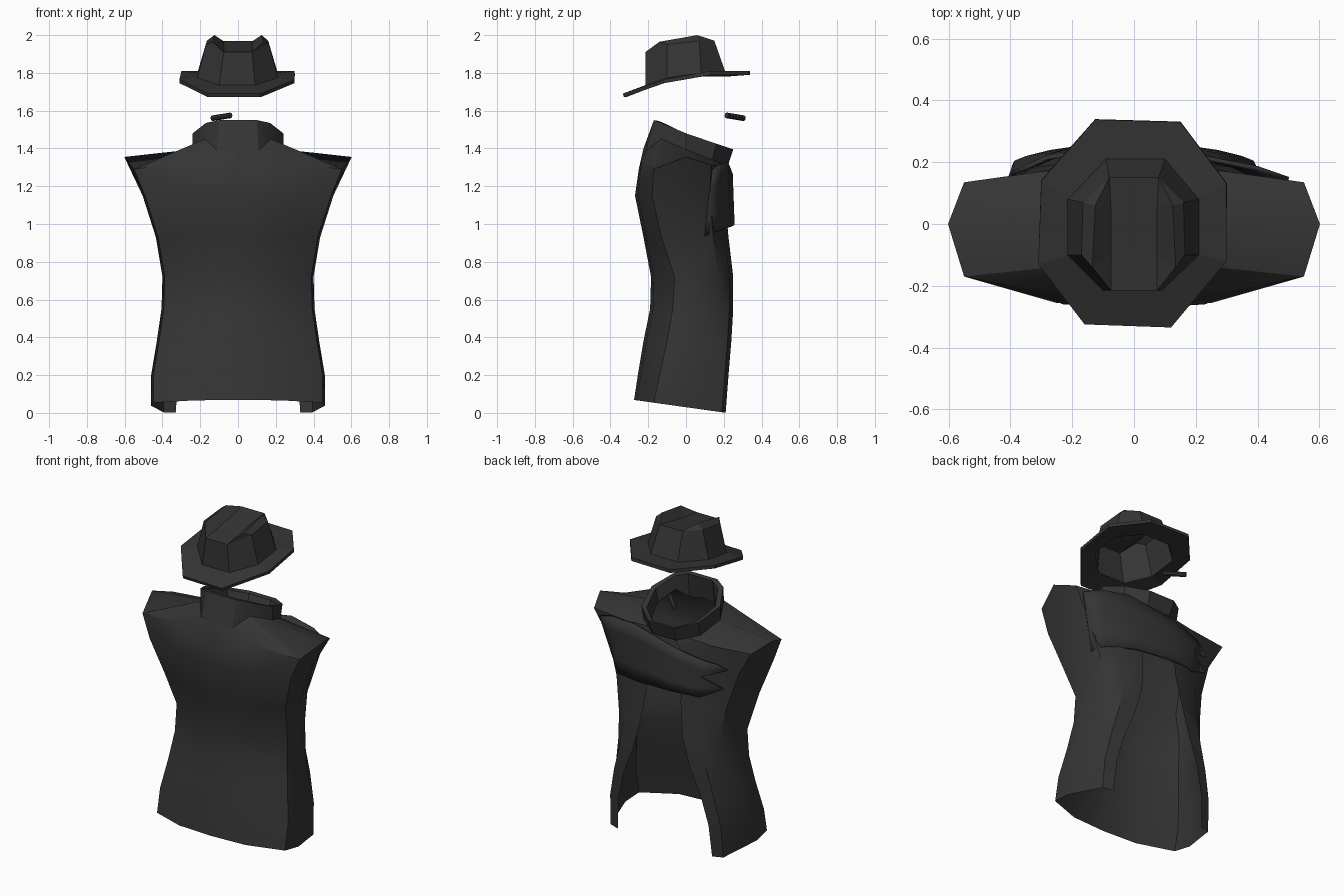
import bpy, bmesh, math
from mathutils import Vector

if "Cube" in bpy.data.objects:
    bpy.data.objects.remove(bpy.data.objects["Cube"])

dark = bpy.data.materials.new("dark_cloth")
dark.diffuse_color = (0.035, 0.035, 0.035, 1)
dark.use_nodes = True
dark.node_tree.nodes["Principled BSDF"].inputs["Base Color"].default_value = dark.diffuse_color


def build(name, verts, faces, mirror=False, thick=0, smooth=None, offset=-1):
    me = bpy.data.meshes.new(name)
    me.from_pydata(verts, [], faces)
    bm = bmesh.new()
    bm.from_mesh(me)
    bmesh.ops.remove_doubles(bm, verts=bm.verts, dist=.0005)
    bmesh.ops.recalc_face_normals(bm, faces=bm.faces)
    bm.to_mesh(me)
    bm.free()
    ob = bpy.data.objects.new(name, me)
    bpy.context.collection.objects.link(ob)
    me.materials.append(dark)
    if mirror:
        m = ob.modifiers.new("mirror", 'MIRROR')
        m.use_clip = True
    if thick:
        s = ob.modifiers.new("thickness", 'SOLIDIFY')
        s.thickness, s.offset = thick, offset
    if smooth:
        bpy.ops.object.select_all(action='DESELECT')
        ob.select_set(True)
        bpy.context.view_layer.objects.active = ob
        bpy.ops.object.shade_smooth_by_angle(angle=math.radians(smooth))
    return ob


def loft(rows, closed=False):
    """Join equal-length rows of points with quads."""
    n = len(rows[0])
    verts = [p for r in rows for p in r]
    faces = []
    for i in range(len(rows) - 1):
        for j in range(n if closed else n - 1):
            k = (j + 1) % n
            faces.append((i*n + j, i*n + k, (i+1)*n + k, (i+1)*n + j))
    return verts, faces


# Stand-up collar outline, from the middle of the back round to the front
low = [(0, -.225, 1.40), (.11, -.21, 1.39), (.175, -.13, 1.45), (.24, 0, 1.395),
       (.20, .14, 1.34), (.08, .22, 1.305), (0, .22, 1.305)]
top = [(0, -.17, 1.55), (.10, -.17, 1.55), (.17, -.13, 1.535), (.24, .0, 1.48),
       (.20, .16, 1.425), (.09, .25, 1.395), (0, .25, 1.395)]
lip = [(x*.87, .04 + (y - .04)*.87, z - .005) for x, y, z in top]
inner = [(x*.80, .03 + (y - .03)*.80, z) for x, y, z in low]
build("collar", *loft([low, top, lip, inner]), mirror=True, smooth=25)

# Coat: half rings from the middle of the back round to the open front edge
# (z, half width, back y, side seam y, side y, front y, front edge x)
levels = [
    (0.03, .46, -.275, -.17, -.05, .21, .33),
    (0.20, .46, -.255, -.14, -.02, .225, .315),
    (0.38, .43, -.225, -.10, .00, .24, .27),
    (0.55, .405, -.19, -.07, .02, .25, .20),
    (0.72, .40, -.185, -.06, .03, .25, .15),
    (0.93, .435, -.225, -.13, .00, .225, .12),
    (1.15, .505, -.27, -.18, .00, .205, .12),
]
rows = []
for i, (z, w, yb, yc, yd, yf, xf) in enumerate(levels):
    pts = [(0, yb), (w*.5, yb + .015), (w - .012, yc), (w, yd),
           (w - .05, yf - .08), ((xf + w)/2, yf - .02), (xf, yf)]
    tilt = .14 if i == 0 else 0
    rows.append([(x, y, z - tilt*y) for x, y in pts])
# shoulder edge, then the neck base shared with the collar
rows.append([(0, -.25, 1.29), (.24, -.235, 1.335), (.55, -.17, 1.29), (.602, 0, 1.355),
             (.55, .135, 1.31), (.30, .17, 1.31), (.10, .21, 1.26)])
mid = tuple((a + b)/2 for a, b in zip(low[4], low[5]))
rows.append(low[:5] + [mid, low[5]])
build("coat", *loft(rows), mirror=True, smooth=32)

# Scarf end wrapped across the chest, with a ragged tip
upper = [(.50, .145, 1.28), (.40, .18, 1.315), (.22, .215, 1.33), (-.10, .24, 1.265), (-.28, .215, 1.225)]
lower = [(.405, .10, .94), (.35, .17, .965), (.17, .23, .985), (-.06, .25, .995), (-.20, .24, 1.0)]
cols = [[Vector(a).lerp(Vector(b), t/4) for t in range(5)] for a, b in zip(upper, lower)]
tips = [-.34, -.40, -.26, -.38, -.25]
cols.append([Vector((x, .25 - (abs(x) - .2)*.45, z))
             for x, z in zip(tips, (1.21, 1.18, 1.125, 1.06, .995))])
build("scarf", *loft(cols), thick=.015, smooth=30, offset=0)

# Hat brim: tilted octagonal plate with a hole for the head
outer = [(-.16, -.325, 1.69), (.12, -.335, 1.69), (.30, -.12, 1.765), (.30, .13, 1.81),
         (.15, .33, 1.81), (-.125, .338, 1.81), (-.30, .14, 1.81), (-.31, -.13, 1.765)]
base = [(-.10, -.215, 1.735), (.09, -.215, 1.735), (.21, -.10, 1.775), (.21, .08, 1.80),
        (.10, .21, 1.80), (-.09, .21, 1.80), (-.215, .08, 1.80), (-.215, -.10, 1.775)]
build("hat_brim", *loft([outer, base], closed=True), thick=.02)

# Hat crown: eight sides with a pinched channel between two ridges
rim = [(-.075, -.215, 1.91), (.075, -.215, 1.91), (.135, -.14, 1.965), (.125, .06, 2.0),
       (.08, .15, 1.97), (-.08, .15, 1.97), (-.125, .06, 2.0), (-.135, -.14, 1.965)]
side = [(-.075, -.215, 1.91), (.075, -.215, 1.91), (.165, -.10, 1.95), (.16, .07, 1.97),
        (.08, .15, 1.97), (-.08, .15, 1.97), (-.165, .07, 1.97), (-.17, -.10, 1.95)]
verts, faces = loft([base, side, rim], closed=True)
faces = [f for f in faces if f not in ((8, 9, 17, 16), (12, 13, 21, 20))]
verts += [(.075, -.10, 1.925), (.075, .06, 1.955), (-.075, .06, 1.955), (-.075, -.10, 1.925)]
faces += [(16, 17, 24, 27), (27, 24, 25, 26), (26, 25, 20, 21),
          (17, 18, 24), (18, 19, 25, 24), (19, 20, 25),
          (16, 27, 23), (23, 27, 26, 22), (22, 26, 21)]
build("hat_crown", verts, faces)

# Cigarette
a, b = Vector((-.04, .215, 1.575)), Vector((-.135, .305, 1.56))
bpy.ops.mesh.primitive_cylinder_add(vertices=8, radius=.015, depth=(b - a).length, location=(a + b)/2)
cig = bpy.context.object
cig.name = "cigarette"
cig.rotation_euler = (b - a).to_track_quat('Z', 'Y').to_euler()
cig.data.materials.append(dark)
